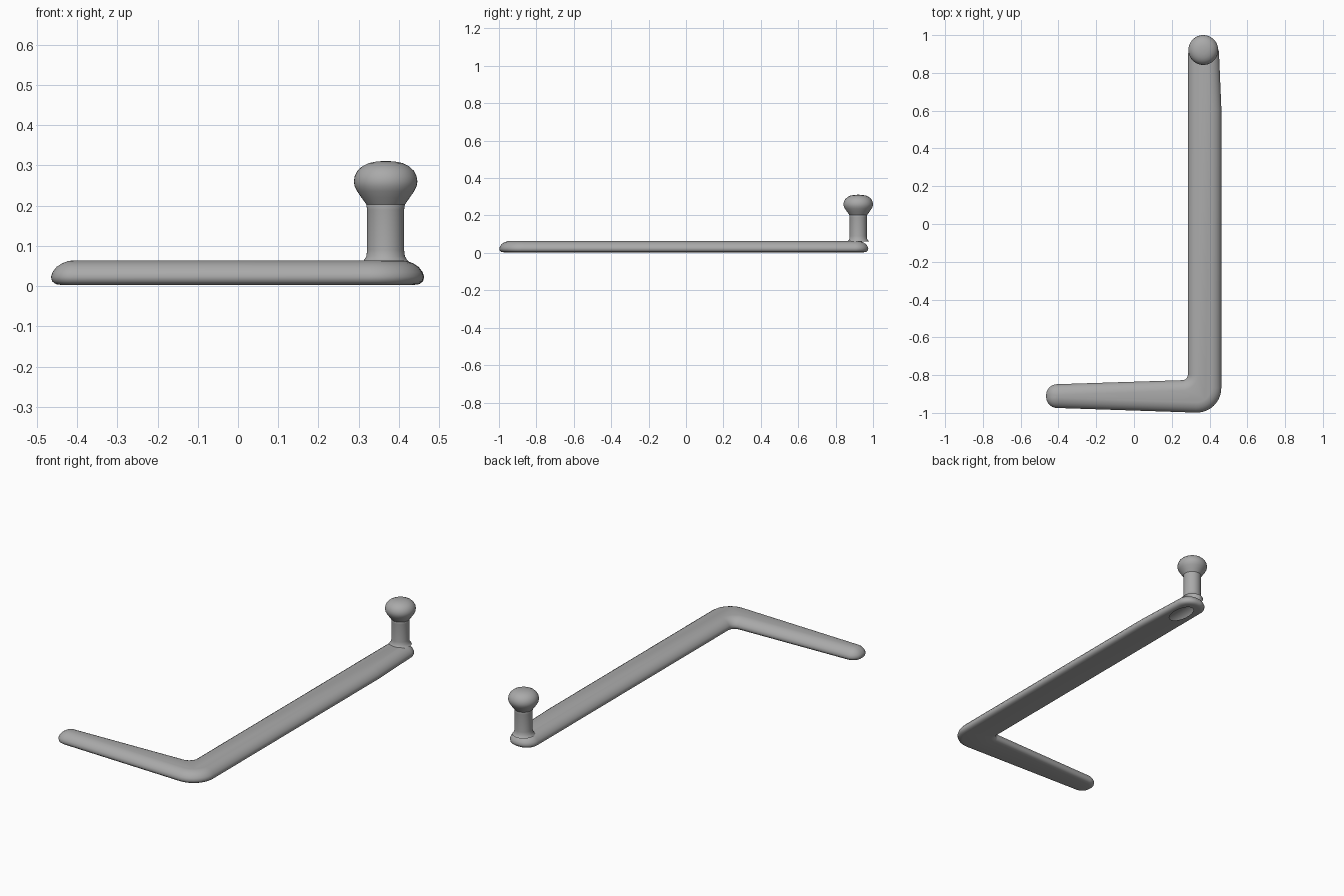
import bpy, bmesh, math
from mathutils import Vector

cube = bpy.data.objects.get("Cube")
if cube:
    bpy.data.objects.remove(cube, do_unlink=True)

grey = bpy.data.materials.new("plain grey")
grey.use_nodes = True
grey.diffuse_color = (0.4, 0.4, 0.4, 1)
grey.node_tree.nodes["Principled BSDF"].inputs["Base Color"].default_value = (0.4, 0.4, 0.4, 1)


def finish(bm, name, angle):
    bmesh.ops.recalc_face_normals(bm, faces=bm.faces)
    mesh = bpy.data.meshes.new(name)
    bm.to_mesh(mesh)
    bm.free()
    mesh.materials.append(grey)
    obj = bpy.data.objects.new(name, mesh)
    bpy.context.collection.objects.link(obj)
    bpy.ops.object.select_all(action='DESELECT')
    obj.select_set(True)
    bpy.context.view_layer.objects.active = obj
    bpy.ops.object.shade_smooth_by_angle(angle=math.radians(angle))
    return obj


def rounded(corners, steps=10):
    """Polygon with each corner (x, y, radius) replaced by an arc; gives points and outward normals."""
    result = []
    for i, (x, y, r) in enumerate(corners):
        p = Vector((x, y))
        a = (p - Vector(corners[i - 1][:2])).normalized()
        b = (Vector(corners[(i + 1) % len(corners)][:2]) - p).normalized()
        turn = math.atan2(a.x * b.y - a.y * b.x, a.dot(b))
        side = 1 if turn > 0 else -1
        na, nb = Vector((a.y, -a.x)), Vector((b.y, -b.x))
        centre = p - (na + nb) * side * r / (1 + na.dot(nb))
        start = math.atan2(na.y, na.x)
        for k in range(steps + 1):
            t = start + turn * k / steps
            n = Vector((math.cos(t), math.sin(t)))
            result.append((centre + n * r * side, n))
    return result


def bridge(bm, low, high):
    for i in range(len(low)):
        j = (i + 1) % len(low)
        bm.faces.new((low[i], low[j], high[j], high[i]))


# L-shaped arm: rounded outline stacked in layers of (inset, height)
outline = rounded([(-0.465, -0.972, 0.058), (0.462, -1.003, 0.13), (0.463, 0.6, 0.1),
                   (0.447, 0.975, 0.074), (0.287, 0.975, 0.074), (0.285, -0.826, 0.03),
                   (-0.465, -0.85, 0.058)])
layers = [(0.026, 0.003), (0.012, 0.005), (0.003, 0.012), (0, 0.023), (0.004, 0.035),
          (0.014, 0.048), (0.028, 0.057), (0.042, 0.062), (0.054, 0.064)]
bm = bmesh.new()
rings = [[bm.verts.new((*(p - n * inset), z)) for p, n in outline] for inset, z in layers]
for low, high in zip(rings, rings[1:]):
    bridge(bm, low, high)
bm.faces.new(rings[-1])
# Underside with an oval opening below the post
hole = [bm.verts.new((0.375 + 0.045 * math.cos(t), 0.84 + 0.085 * math.sin(t), layers[0][1]))
        for t in (math.tau * k / 32 for k in range(32))]
rim = []
for loop in (rings[0], hole):
    for i, v in enumerate(loop):
        w = loop[(i + 1) % len(loop)]
        rim.append(bm.edges.get((v, w)) or bm.edges.new((v, w)))
bmesh.ops.triangle_fill(bm, edges=rim, use_beauty=True, normal=(0, 0, -1))
finish(bm, "crank_arm", 50)


# Post and knob: turned profiles of (radius, height)
def lathe(name, profile, sides=40):
    bm = bmesh.new()
    rings = [[bm.verts.new((0.367 + r * math.cos(math.tau * k / sides),
                            0.921 + r * math.sin(math.tau * k / sides), z))
              for k in range(sides)] for r, z in profile]
    for low, high in zip(rings, rings[1:]):
        bridge(bm, low, high)
    bm.faces.new(rings[-1])
    finish(bm, name, 60)


lathe("post", [(0.058, 0.06), (0.053, 0.066), (0.048, 0.074), (0.046, 0.09),
               (0.046, 0.19), (0.049, 0.21), (0.04, 0.22)])
lathe("knob", [(0.044, 0.198), (0.05, 0.206), (0.06, 0.22), (0.071, 0.236), (0.077, 0.248),
               (0.079, 0.26), (0.077, 0.273), (0.07, 0.287), (0.058, 0.298),
               (0.042, 0.306), (0.022, 0.31), (0.004, 0.311)])
